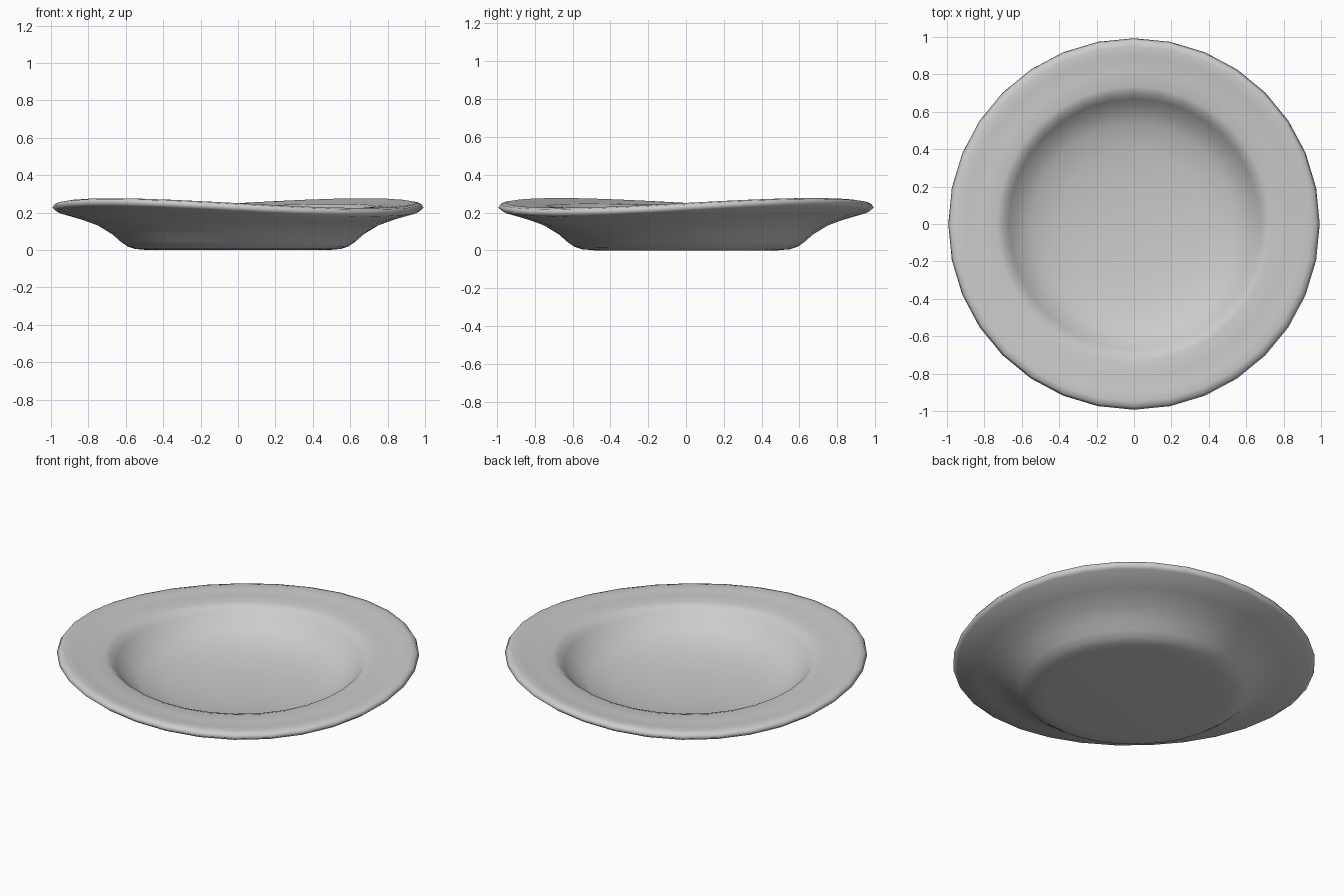
import bpy, bmesh, math

cube = bpy.data.objects.get("Cube")
if cube:
    bpy.data.objects.remove(cube, do_unlink=True)

SEGMENTS = 32

# Radius and height, from the middle of the bowl over the rim to the foot
PROFILE = [
    (0.2, 0.043), (0.4, 0.06), (0.54, 0.094), (0.62, 0.138), (0.67, 0.19),
    (0.70, 0.222), (0.735, 0.235), (0.82, 0.236), (0.9, 0.243), (0.95, 0.251),
    (0.98, 0.245), (0.993, 0.226), (0.97, 0.207), (0.85, 0.17), (0.75, 0.132),
    (0.67, 0.083), (0.625, 0.043), (0.59, 0.019), (0.55, 0.006), (0.48, 0.0),
]


def warp(radius, angle):
    """Gentle saddle shape that grows from the bowl edge to the rim."""
    t = min(max((radius - 0.55) / 0.43, 0), 1)
    return 0.028 * t * math.sin(2 * angle)


def lathe(name, profile, material):
    bm = bmesh.new()
    rings = []
    for r, z in profile:
        ring = []
        for i in range(SEGMENTS):
            a = math.tau * i / SEGMENTS
            ring.append(bm.verts.new((r * math.cos(a), r * math.sin(a), z + warp(r, a))))
        rings.append(ring)
    for upper, lower in zip(rings, rings[1:]):
        for i in range(SEGMENTS):
            j = (i + 1) % SEGMENTS
            bm.faces.new((upper[i], lower[i], lower[j], upper[j]))
    # Close the bowl floor with a fan and the foot with one flat face
    centre = bm.verts.new((0, 0, 0.038))
    for i in range(SEGMENTS):
        bm.faces.new((centre, rings[0][i], rings[0][(i + 1) % SEGMENTS]))
    bm.faces.new(list(reversed(rings[-1])))
    bmesh.ops.recalc_face_normals(bm, faces=bm.faces[:])
    mesh = bpy.data.meshes.new(name)
    bm.to_mesh(mesh)
    bm.free()
    mesh.materials.append(material)
    for face in mesh.polygons:
        face.use_smooth = True
    obj = bpy.data.objects.new(name, mesh)
    bpy.context.collection.objects.link(obj)
    return obj


# Glazed ceramic
ceramic = bpy.data.materials.new("light_grey_ceramic")
ceramic.use_nodes = True
colour = (0.6, 0.6, 0.6, 1)
ceramic.diffuse_color = colour
ceramic.node_tree.nodes["Principled BSDF"].inputs["Base Color"].default_value = colour

lathe("soup_plate", PROFILE, ceramic)
